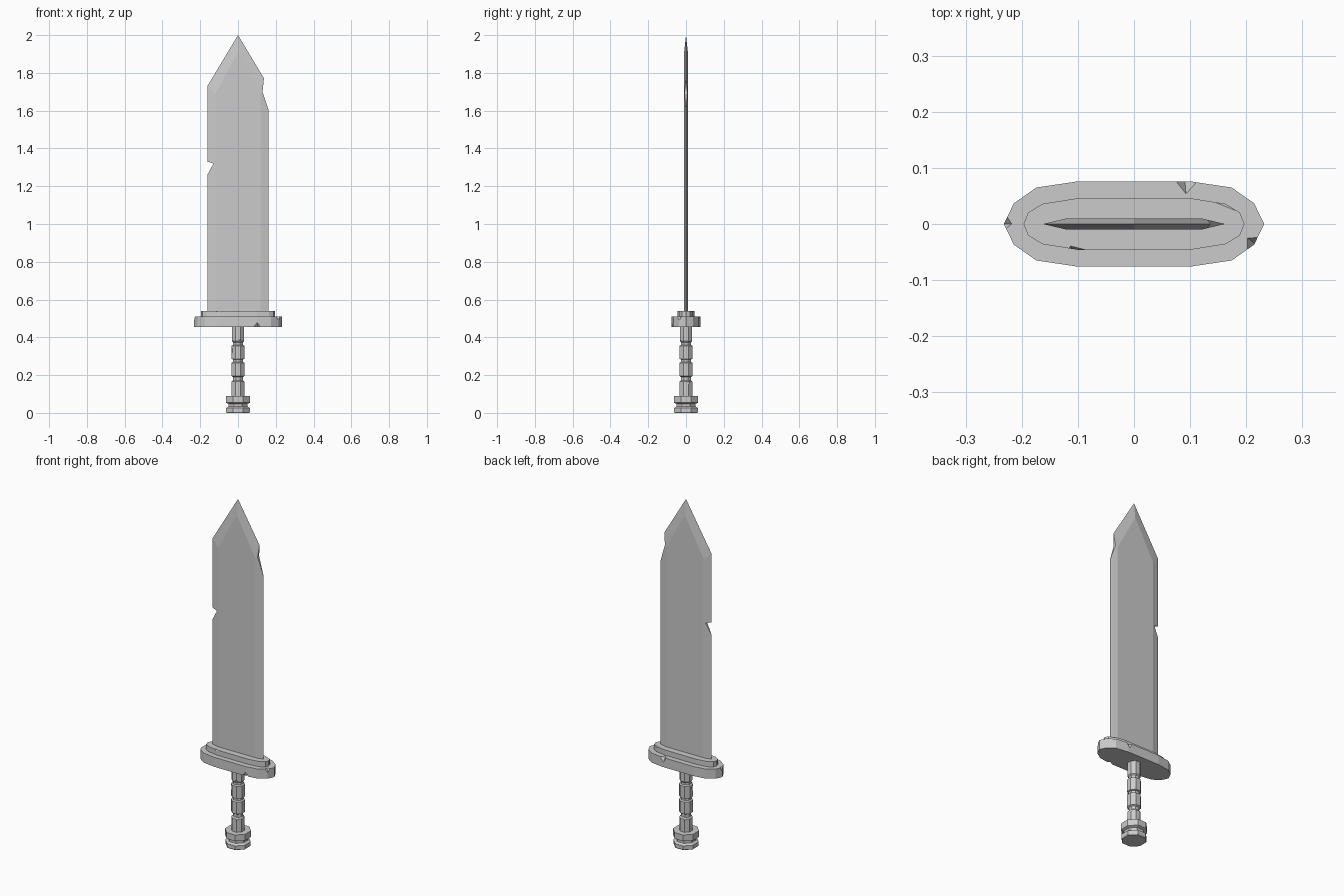
import bpy, bmesh, math
from mathutils import Vector

cube = bpy.data.objects.get("Cube")
if cube:
    bpy.data.objects.remove(cube, do_unlink=True)

steel = bpy.data.materials.new("worn_grey")
steel.use_nodes = True
GREY = (0.6, 0.6, 0.6, 1)
steel.diffuse_color = GREY
steel.node_tree.nodes["Principled BSDF"].inputs["Base Color"].default_value = GREY


def finish(name, bm):
    bmesh.ops.recalc_face_normals(bm, faces=bm.faces)
    mesh = bpy.data.meshes.new(name)
    bm.to_mesh(mesh)
    bm.free()
    mesh.materials.append(steel)
    obj = bpy.data.objects.new(name, mesh)
    bpy.context.collection.objects.link(obj)
    return obj


def skin(bm, rings):
    """Join equal rings of vertices with quads and cap both ends."""
    for a, b in zip(rings, rings[1:]):
        n = len(a)
        for i in range(n):
            bm.faces.new((a[i], a[(i + 1) % n], b[(i + 1) % n], b[i]))
    bm.faces.new(rings[0])
    bm.faces.new(rings[-1])


def prism(name, outline, low, high, axis="z"):
    bm = bmesh.new()
    place = (lambda p, h: (p[0], p[1], h)) if axis == "z" else (lambda p, h: (p[0], h, p[1]))
    skin(bm, [[bm.verts.new(place(p, h)) for p in outline] for h in (low, high)])
    return finish(name, bm)


def lathe(name, profile, sides=8):
    bm = bmesh.new()
    turn = [math.tau * (i + 0.5) / sides for i in range(sides)]
    skin(bm, [[bm.verts.new((r * math.cos(t), r * math.sin(t), z)) for t in turn]
              for r, z in profile])
    return finish(name, bm)


def chip(name, corners):
    """Hull-shaped cutter for a nick."""
    bm = bmesh.new()
    for c in corners:
        bm.verts.new(c)
    bmesh.ops.convex_hull(bm, input=bm.verts)
    return finish(name, bm)


def carve(obj, cutters):
    for c in cutters:
        c.hide_render = True
        c.hide_set(True)
        mod = obj.modifiers.new("nick", "BOOLEAN")
        mod.operation = "DIFFERENCE"
        mod.solver = "EXACT"
        mod.object = c
    # bake the cuts, then drop the cutters
    graph = bpy.context.evaluated_depsgraph_get()
    obj.data = bpy.data.meshes.new_from_object(obj.evaluated_get(graph))
    obj.modifiers.clear()
    for c in cutters:
        bpy.data.objects.remove(c, do_unlink=True)


def nick(point, inward, along, size, depth, reach):
    """Wedge nick on an edge: apex set inward, flaring past the surface."""
    p, n, a = Vector(point), Vector(inward).normalized(), Vector(along).normalized()
    side = n.cross(a)
    out = p - n * depth
    return chip("nick_cutter", [p + n * depth + side * reach * 0.2,
                                out + a * size * 2 + side * reach,
                                out - a * size * 2 + side * reach,
                                out + a * size - side * reach,
                                out - a * size - side * reach])


# Blade: sharp outline at y = 0 with a raised flat on each side
bm = bmesh.new()
edge = [(-0.162, 0.53), (-0.162, 1.73), (0, 2.0), (0.162, 1.73), (0.162, 0.53)]
flat = [(-0.12, 0.53), (-0.12, 1.69), (0, 1.91), (0.12, 1.69), (0.12, 0.53)]
rim = [bm.verts.new((x, 0, z)) for x, z in edge]
for y in (-0.01, 0.01):
    inner = [bm.verts.new((x, y, z)) for x, z in flat]
    bm.faces.new(inner)
    for i in range(4):
        bm.faces.new((rim[i], rim[i + 1], inner[i + 1], inner[i]))
bmesh.ops.holes_fill(bm, edges=[e for e in bm.edges if e.is_boundary])
blade = finish("blade", bm)
carve(blade, [
    prism("left_notch_cutter", [(-0.2, 1.19), (-0.13, 1.32), (-0.2, 1.342)], -0.05, 0.05, "y"),
    prism("right_notch_cutter", [(0.137, 1.77), (0.13, 1.70), (0.163, 1.60), (0.22, 1.60),
                                 (0.22, 1.77)], -0.05, 0.05, "y"),
])


# Guard: two stacked long ovals
def oval(quarter):
    half = quarter + [(-x, y) for x, y in reversed(quarter)]
    return half + [(x, -y) for x, y in half[-2:0:-1]]


guard = prism("guard", oval([(0.232, 0), (0.214, 0.037), (0.174, 0.065), (0.1, 0.076)]),
              0.455, 0.51)
collar = prism("guard_collar", oval([(0.197, 0), (0.189, 0.02), (0.163, 0.036), (0.1, 0.046)]),
               0.505, 0.54)
carve(guard, [
    chip("end_nick_cutter", [(-0.211, 0.0, 0.52), (-0.25, -0.03, 0.52), (-0.25, 0.06, 0.52),
                             (-0.245, 0, 0.47)]),
    chip("corner_nick_cutter", [(0.196, -0.02, 0.52), (0.24, -0.018, 0.52),
                                (0.196, -0.065, 0.52), (0.235, -0.05, 0.46)]),
    chip("back_nick_cutter", [(0.093, 0.05, 0.515), (0.065, 0.085, 0.515),
                              (0.125, 0.085, 0.515), (0.09, 0.085, 0.47)]),
    chip("front_nick_cutter", [(0.105, -0.06, 0.45), (0.065, -0.085, 0.45),
                               (0.14, -0.085, 0.45), (0.1, -0.085, 0.495)]),
])
carve(collar, [
    chip("collar_front_cutter", [(-0.115, -0.036, 0.545), (-0.125, -0.055, 0.545),
                                 (-0.06, -0.05, 0.545), (-0.105, -0.055, 0.515)]),
    chip("collar_back_cutter", [(0.14, 0.036, 0.545), (0.135, 0.055, 0.545),
                                (0.185, 0.018, 0.545), (0.17, 0.05, 0.515)]),
])

# Grip: octagonal, with wide wraps between narrow grooves
profile = [(0.036, 0.08), (0.036, 0.165), (0.028, 0.172), (0.028, 0.19)]
for low, high in ((0.195, 0.265), (0.285, 0.355)):
    profile += [(0.037, low), (0.037, high), (0.029, high + 0.005), (0.029, high + 0.018)]
profile += [(0.035, 0.38), (0.035, 0.46)]
grip = lathe("grip", profile)
carve(grip, [
    nick((0.034, 0.01, 0.165), (-1, 0, 0), (0, 0, 1), 0.02, 0.008, 0.02),
    nick((-0.034, -0.01, 0.33), (1, 0, 0), (0, 0, 1), 0.02, 0.008, 0.02),
    nick((0.01, -0.034, 0.38), (0, 1, 0), (0, 0, 1), 0.015, 0.008, 0.02),
])

# Pommel: two octagonal discs with a waist between
lathe("pommel", [(0.064, 0), (0.068, 0.006), (0.068, 0.026), (0.054, 0.034), (0.054, 0.048),
                 (0.070, 0.054), (0.070, 0.09)])
